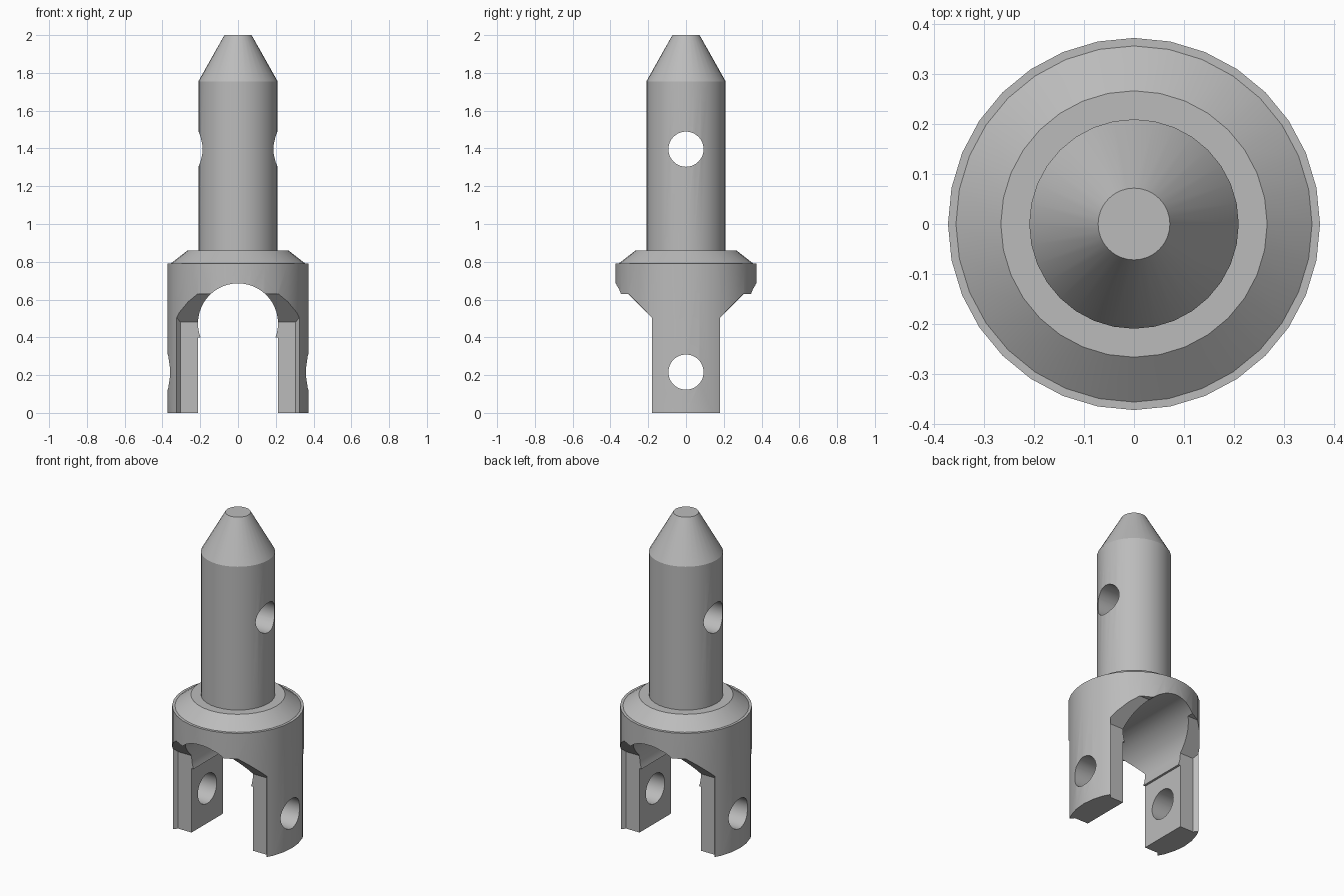
import bpy, bmesh, math
from mathutils import Matrix

cube = bpy.data.objects.get("Cube")
if cube:
    bpy.data.objects.remove(cube)

steel = bpy.data.materials.new("steel_grey")
steel.use_nodes = True
GREY = (0.5, 0.5, 0.5, 1)
steel.diffuse_color = GREY
steel.node_tree.nodes["Principled BSDF"].inputs["Base Color"].default_value = GREY


def make_object(name, bm):
    bmesh.ops.recalc_face_normals(bm, faces=bm.faces[:])
    mesh = bpy.data.meshes.new(name)
    bm.to_mesh(mesh)
    bm.free()
    mesh.materials.append(steel)
    obj = bpy.data.objects.new(name, mesh)
    bpy.context.collection.objects.link(obj)
    return obj


def loft(name, rings):
    """Join closed rings of points into a capped solid."""
    bm = bmesh.new()
    loops = [[bm.verts.new(p) for p in ring] for ring in rings]
    for a, b in zip(loops, loops[1:]):
        for i in range(len(a)):
            j = (i + 1) % len(a)
            bm.faces.new((a[i], a[j], b[j], b[i]))
    bm.faces.new(loops[0])
    bm.faces.new(loops[-1])
    return make_object(name, bm)


def circle(r, z, n=32):
    return [(r * math.cos(math.tau * i / n), r * math.sin(math.tau * i / n), z)
            for i in range(n)]


def cylinder(name, r, z, axis):
    bm = bmesh.new()
    place = Matrix.Translation((0, 0, z)) @ Matrix.Rotation(math.pi / 2, 4, axis)
    bmesh.ops.create_cone(bm, cap_ends=True, segments=48, radius1=r, radius2=r,
                          depth=2, matrix=place)
    return make_object(name, bm)


def rect(half_x, y, top):
    return [(-half_x, y, -0.2), (half_x, y, -0.2), (half_x, y, top), (-half_x, y, top)]


# Turned body: fork blank, collar bevel, shaft and tapered tip
profile = [(0.373, 0), (0.373, 0.79), (0.357, 0.79), (0.267, 0.86),
           (0.21, 0.86), (0.21, 1.755), (0.072, 2)]
pin = loft("fork_pin", [circle(r, z) for r, z in profile])

# Slot with arched top, pin holes, and tapered reliefs on front and back
cutters = [
    loft("slot_cutter", [rect(0.212, -1, 0.4), rect(0.212, 1, 0.4)]),
    cylinder("arch_cutter", 0.212, 0.474, 'X'),
    cylinder("fork_hole_cutter", 0.093, 0.216, 'Y'),
    cylinder("shaft_hole_cutter", 0.093, 1.396, 'Y'),
]
for side, s in (("front", -1), ("back", 1)):
    cutters.append(loft(side + "_relief_cutter", [
        rect(0.305, s * 0.155, 0.48), rect(0.425, s * 0.305, 0.63),
        rect(0.425, s * 0.6, 0.63)]))

bpy.context.view_layer.objects.active = pin
pin.select_set(True)
for cutter in cutters:
    cutter.hide_render = True
    mod = pin.modifiers.new(cutter.name, 'BOOLEAN')
    mod.operation = 'DIFFERENCE'
    mod.solver = 'EXACT'
    mod.object = cutter
    bpy.ops.object.modifier_apply(modifier=mod.name)
    bpy.data.objects.remove(cutter)

bpy.ops.object.shade_smooth_by_angle(angle=math.radians(25))
